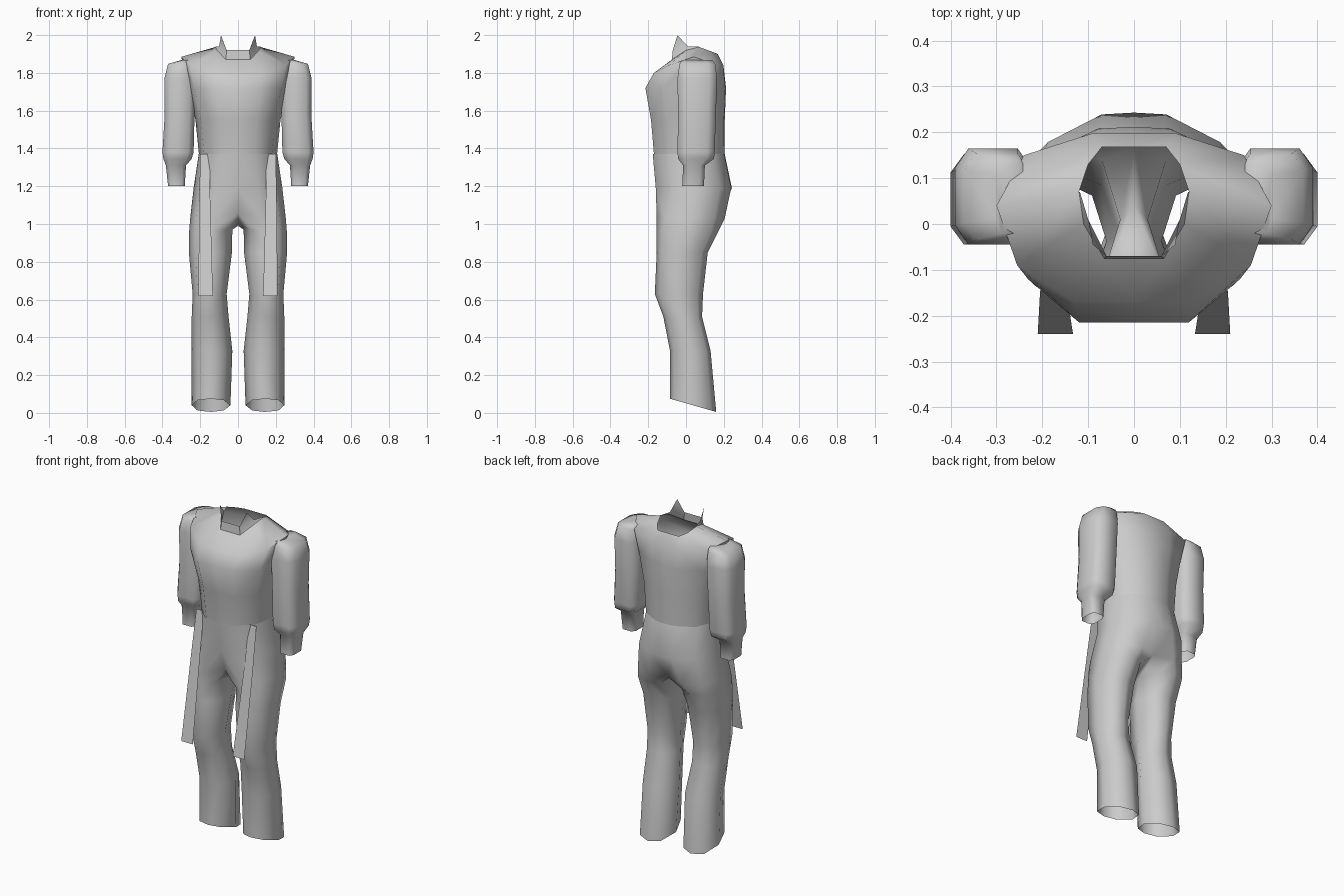
import bpy, bmesh, math

cube = bpy.data.objects.get("Cube")
if cube:
    bpy.data.objects.remove(cube, do_unlink=True)

cloth = bpy.data.materials.new("grey cloth")
cloth.use_nodes = True
GREY = (0.6, 0.6, 0.6, 1)
cloth.diffuse_color = GREY
cloth.node_tree.nodes["Principled BSDF"].inputs["Base Color"].default_value = GREY


def loft(bm, rings, closed):
    """Skin rings of points with quads; returns the vertex rings."""
    vs = [[bm.verts.new(p) for p in r] for r in rings]
    n = len(rings[0])
    for a, b in zip(vs, vs[1:]):
        for i in range(n if closed else n - 1):
            j = (i + 1) % n
            bm.faces.new((a[i], a[j], b[j], b[i]))
    return vs


def finish(name, bm, angle=70):
    """Weld, smooth and mirror a half model across x."""
    bmesh.ops.remove_doubles(bm, verts=bm.verts, dist=0.0005)
    bmesh.ops.recalc_face_normals(bm, faces=bm.faces)
    me = bpy.data.meshes.new(name)
    bm.to_mesh(me)
    bm.free()
    me.materials.append(cloth)
    me.shade_smooth()
    me.set_sharp_from_angle(angle=math.radians(angle))
    ob = bpy.data.objects.new(name, me)
    bpy.context.collection.objects.link(ob)
    ob.modifiers.new("mirror", 'MIRROR')
    return ob


# Half outline of the trunk, front centre to back centre (width share, depth share)
TRUNK = [(0, 0), (.45, 0), (.87, .22), (1, .56), (.8, .84), (.3, .99), (0, 1)]


def trunk(z, w, front, back):
    return [(w * u, front + (back - front) * t, z) for u, t in TRUNK]


# Full eight-sided outline, starting at the inner front
OCT = [(-.65, -.78), (0, -1), (.7, -.78), (1, 0), (.7, .78), (0, 1), (-.65, .78), (-1, 0)]


def octagon(z, x0, x1, y0, y1, tilt=0):
    cx, rx, cy, ry = (x0 + x1) / 2, (x1 - x0) / 2, (y0 + y1) / 2, (y1 - y0) / 2
    return [(cx + rx * u, cy + ry * v, z - tilt * v) for u, v in OCT]


def boxy(z, x0, x1, y0, y1):
    # Squarer eight-sided section for the sleeves
    cx, rx, cy, ry = (x0 + x1) / 2, (x1 - x0) / 2, (y0 + y1) / 2, (y1 - y0) / 2
    s = [(-.65, -1), (.65, -1), (1, -.6), (1, .6), (.65, 1), (-.65, 1), (-1, .6), (-1, -.6)]
    return [(cx + rx * u, cy + ry * v, z) for u, v in s]


# Jacket: waist to neckline, open at the neck
bm = bmesh.new()
loft(bm, [
    trunk(1.35, .205, -.168, .203),
    trunk(1.55, .225, -.185, .205),
    trunk(1.72, .265, -.215, .212),
    [(0, -.17, 1.8), (.13, -.17, 1.8), (.255, -.09, 1.84), (.3, .04, 1.885),
     (.24, .15, 1.85), (.09, .198, 1.84), (0, .198, 1.84)],
    [(0, -.075, 1.87), (.065, -.075, 1.87), (.11, 0, 1.92), (.12, .07, 1.937),
     (.1, .13, 1.915), (.07, .168, 1.9), (0, .168, 1.9)],
], False)
finish("jacket", bm)

# Collar: low front stand with a raised point on each side
bm = bmesh.new()
loft(bm, [
    [(0, -.075, 1.87), (.065, -.075, 1.87), (.11, 0, 1.92), (.12, .07, 1.937)],
    [(0, -.07, 1.92), (.06, -.07, 1.92), (.1, .01, 1.94), (.118, .07, 1.94)],
], False)
bm.faces.new([bm.verts.new(p) for p in ((.06, -.07, 1.92), (.1, .01, 1.94), (.09, -.045, 2))])
finish("collar", bm, 40)

# Trousers: hips, then one open leg per side
bm = bmesh.new()
crotch_ring = [(0, -.125, 1.06), (.12, -.155, 1.03), (.22, -.11, 1.03), (.253, .03, 1.03),
               (.215, .15, 1.03), (.11, .205, 1.03), (0, .165, 1.03)]
loft(bm, [
    trunk(1.37, .208, -.176, .205),
    trunk(1.19, .235, -.16, .243),
    crotch_ring,
], False)
loft(bm, [
    crotch_ring + [(0, .04, .99)],
    octagon(.97, .03, .258, -.155, .175),
    octagon(.85, .032, .26, -.155, .115),
    octagon(.63, .06, .24, -.165, .09),
    octagon(.51, .05, .245, -.12, .085),
    octagon(.33, .03, .245, -.085, .13),
    octagon(.04, .04, .245, -.085, .16, .035),
], True)
finish("trousers", bm)

# Sleeves with narrow cuffs, open at the wrist
bm = bmesh.new()
rings = loft(bm, [
    boxy(1.868, .24, .3, -.02, .14),
    boxy(1.848, .23, .37, -.035, .155),
    boxy(1.77, .225, .39, -.045, .165),
    boxy(1.58, .23, .388, -.042, .158),
    boxy(1.38, .235, .4, -.045, .152),
    boxy(1.345, .245, .395, -.042, .148),
    boxy(1.31, .275, .382, -.015, .1),
    boxy(1.2, .282, .37, -.02, .095),
], True)
bm.faces.new(rings[0])
finish("sleeves", bm)

# Loose hanging strips at the front
bm = bmesh.new()
loft(bm, [
    [(.2, -.11, 1.37), (.15, -.11, 1.37)],
    [(.205, -.15, 1.13), (.147, -.15, 1.13)],
    [(.21, -.24, .62), (.133, -.24, .62)],
], False)
finish("front_strips", bm)
